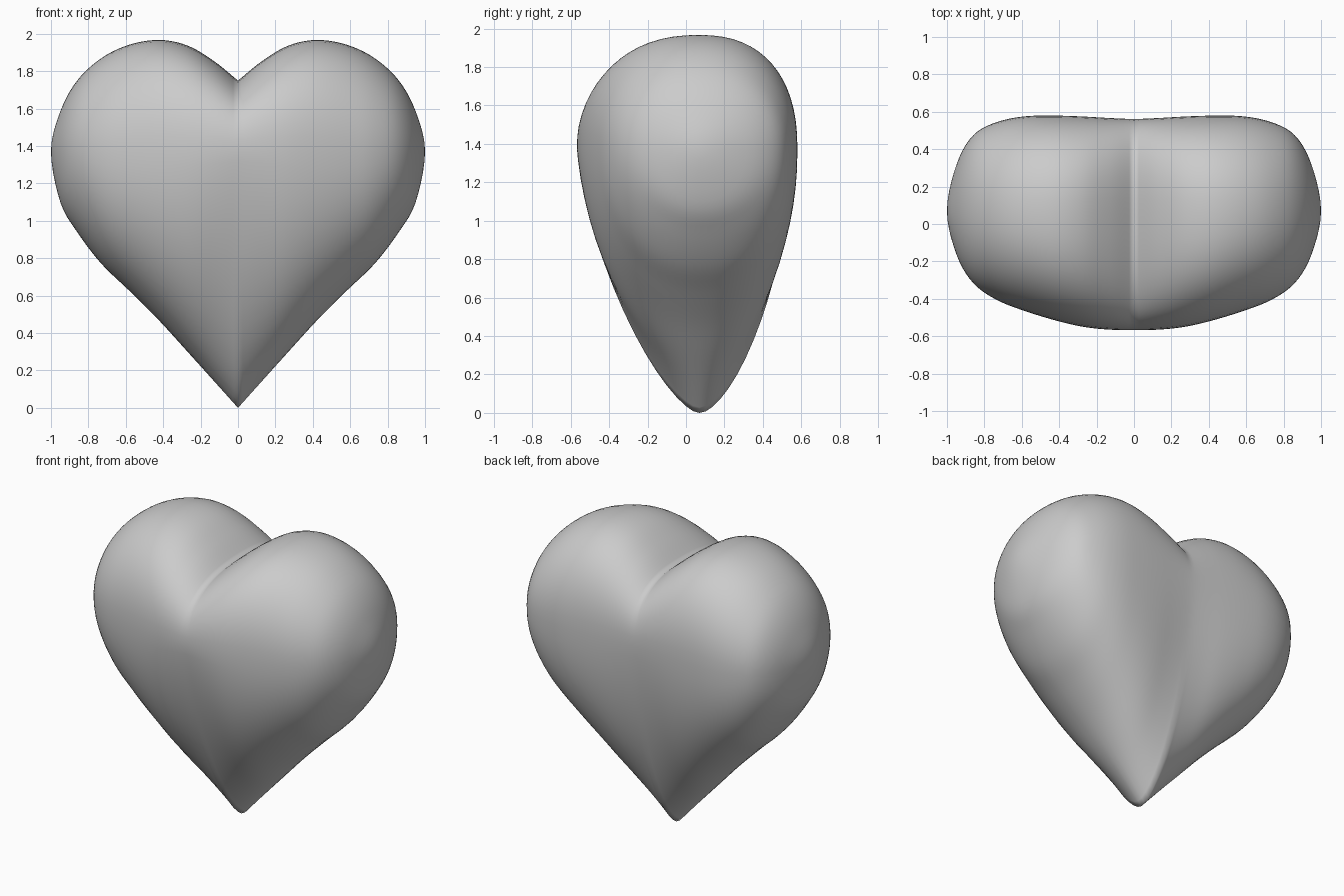
import bpy, bmesh, math
from mathutils import Vector

cube = bpy.data.objects.get("Cube")
if cube:
    bpy.data.objects.remove(cube, do_unlink=True)

MID_Y, MID_Z = 0.07, 1.37
RING, STEPS = 64, 5
BACK_FULLER = 0.18    # extra roundness of the lower back

# Cross-sections from the middle to one side:
# x, reach up, down, front, back, lower roundness, upper roundness
SECTIONS = [
    (0, .38, 1.37, .642, .495, 1.42, 2.6),
    (.13, .485, 1.225, .64, .5, 1.56, 2.5),
    (.27, .567, 1.07, .625, .508, 1.78, 2.4),
    (.42, .597, .905, .59, .513, 1.97, 2.35),
    (.58, .572, .745, .54, .51, 2.08, 2.25),
    (.73, .5, .6, .482, .48, 2.1, 2.15),
    (.86, .38, .43, .39, .41, 2, 2.1),
    (.95, .215, .27, .235, .25, 2, 2),
    (1, 0, 0, 0, 0, 2, 2),
]


def spline(a, b, c, d, t):
    """Smooth step from b to c."""
    return b + t * ((c - a) + t * ((2 * a - 5 * b + 4 * c - d)
                                   + t * (3 * b - a - 3 * c + d))) / 2


def refine(rows):
    """Add smooth sections between the given ones."""
    first = [2 * p - q for p, q in zip(rows[0], rows[1])]
    first[3:5] = rows[1][3:5]
    n = rows[-2]
    last = (n[0], -n[2], -n[1], -n[4], -n[3], n[5], n[6])
    rows = [first] + list(rows) + [last]
    out = []
    for i in range(1, len(rows) - 2):
        for k in range(STEPS):
            out.append([spline(*v, k / STEPS) for v in zip(*rows[i - 1:i + 3])])
    return out


def section_point(row, angle):
    x, up, down, front, back, low, high = row
    c, s = math.cos(angle), math.sin(angle)
    if c > 0:
        low += BACK_FULLER
    power = 2 / (high if s > 0 else low)
    y = math.copysign(abs(c) ** power, c) * (back if c > 0 else front)
    z = math.copysign(abs(s) ** power, s) * (up if s > 0 else down)
    return Vector((x, MID_Y + y, MID_Z + z))


# Half of the heart, lofted out to a closed side
bm = bmesh.new()
rings = [[bm.verts.new(section_point(row, math.tau * j / RING))
          for j in range(RING)] for row in refine(SECTIONS)]
for a, b in zip(rings, rings[1:]):
    for j in range(RING):
        k = (j + 1) % RING
        bm.faces.new((a[j], a[k], b[k], b[j]))
pole = bm.verts.new((1, MID_Y, MID_Z))
for j in range(RING):
    bm.faces.new((rings[-1][j], rings[-1][(j + 1) % RING], pole))
for v in rings[0]:
    v.co.x = 0
for f in bm.faces:
    f.smooth = True
bmesh.ops.recalc_face_normals(bm, faces=bm.faces)
# The loft is open in the middle, so make sure it faces outward
bm.faces.ensure_lookup_table()
if bm.faces[-1].normal.x < 0:
    bmesh.ops.reverse_faces(bm, faces=bm.faces)

mesh = bpy.data.meshes.new("heart")
bm.to_mesh(mesh)
bm.free()
heart = bpy.data.objects.new("heart", mesh)
bpy.context.collection.objects.link(heart)

# Other half
mirror = heart.modifiers.new("Mirror", 'MIRROR')
mirror.use_clip = True
mirror.merge_threshold = 0.0005

# Soften the seam down the front and back, keeping the outline crisp
soften = heart.modifiers.new("Soften", 'SMOOTH')
soften.use_x = soften.use_z = False
soften.factor = 0.5
soften.iterations = 12

# Colour
grey = bpy.data.materials.new("light grey")
grey.use_nodes = True
colour = (0.6, 0.6, 0.6, 1)
grey.diffuse_color = colour
grey.node_tree.nodes["Principled BSDF"].inputs["Base Color"].default_value = colour
mesh.materials.append(grey)
